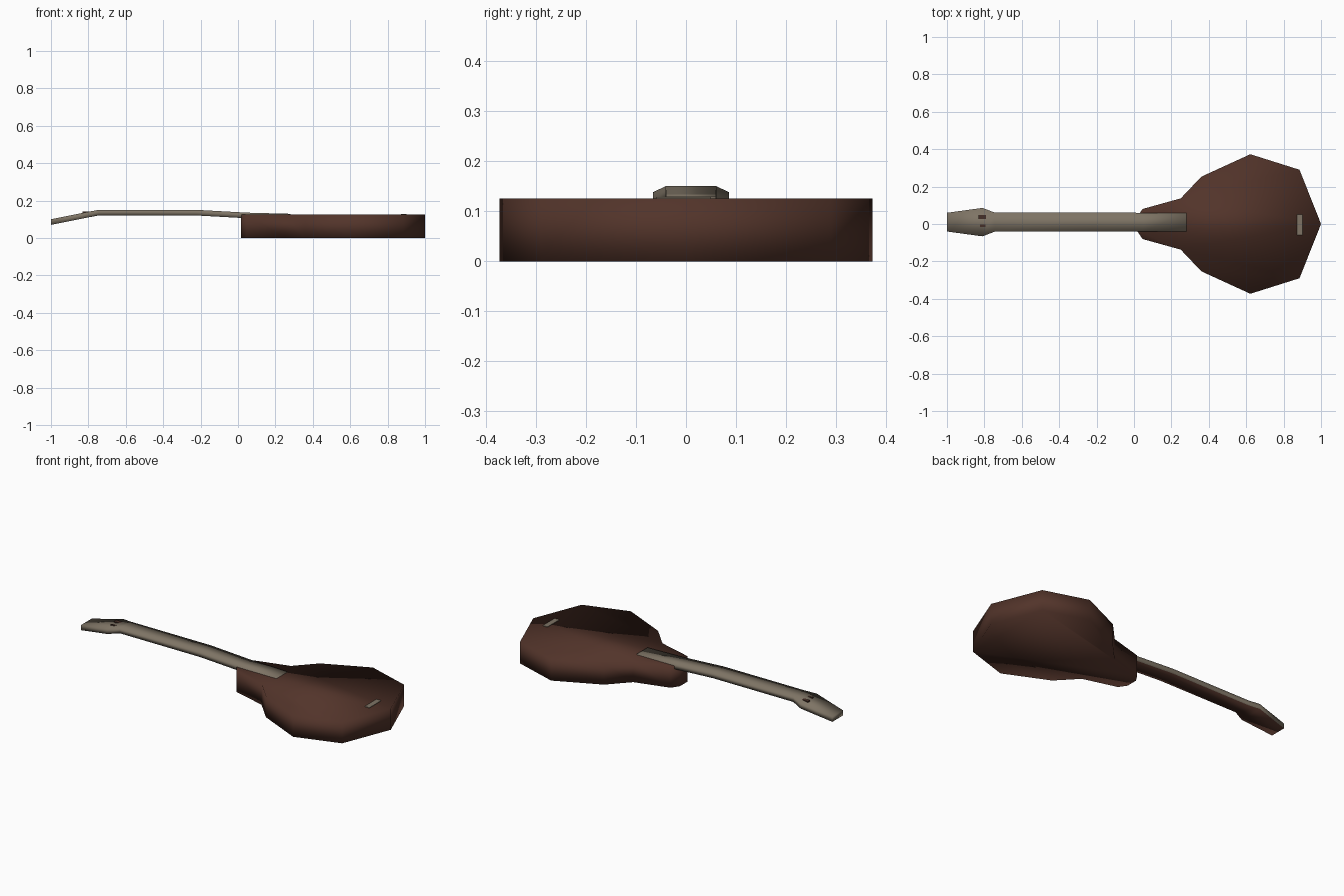
import bpy, bmesh

if "Cube" in bpy.data.objects:
    bpy.data.objects.remove(bpy.data.objects["Cube"])


def material(name, rgb):
    m = bpy.data.materials.new(name)
    m.diffuse_color = (*rgb, 1)
    m.use_nodes = True
    m.node_tree.nodes["Principled BSDF"].inputs["Base Color"].default_value = m.diffuse_color
    return m


BROWN = material("dark brown wood", (0.085, 0.034, 0.023))
TAN = material("grey tan wood", (0.21, 0.175, 0.13))
PEG = material("peg brown", (0.06, 0.028, 0.02))


def finish(name, bm, mats, rule=None, smooth=True):
    bmesh.ops.recalc_face_normals(bm, faces=bm.faces)
    bm.normal_update()
    for f in bm.faces:
        f.smooth = smooth
        f.material_index = rule(f) if rule else 0
    me = bpy.data.meshes.new(name)
    bm.to_mesh(me)
    bm.free()
    for m in mats:
        me.materials.append(m)
    ob = bpy.data.objects.new(name, me)
    bpy.context.collection.objects.link(ob)
    return ob


def plate(name, x, y, z, sx, sy, sz, mat):
    bm = bmesh.new()
    bmesh.ops.create_cube(bm, size=1)
    for v in bm.verts:
        v.co = (x + v.co.x * sx, y + v.co.y * sy, z + v.co.z * sz)
    finish(name, bm, [mat], smooth=False)


# body: low-poly pear outline, extruded and softly shaded over its edges
half = [(0.015, 0.035), (0.045, 0.08), (0.25, 0.137), (0.36, 0.253),
        (0.622, 0.373), (0.885, 0.29)]
outline = half + [(1.0, 0.0)] + [(x, -y) for x, y in reversed(half)]
n = len(outline)
bm = bmesh.new()
for z in (0, 0.125):
    ring = [bm.verts.new((x, y, z)) for x, y in outline]
    bm.faces.new(ring[2:6])                      # rear shoulder
    bm.faces.new(ring[7:11])                     # front shoulder
    bm.faces.new(ring[0:3] + ring[5:8] + ring[10:13])   # middle strip
    if z == 0:
        low = ring
for i in range(n):
    j = (i + 1) % n
    bm.faces.new((low[i], low[j], ring[j], ring[i]))
finish("body", bm, [BROWN])

# neck and headstock: lofted rectangles (x, half width, top height)
sections = [(-1.0, 0.050, 0.100), (-0.81, 0.076, 0.138), (-0.745, 0.051, 0.150),
            (-0.22, 0.051, 0.150), (0.05, 0.050, 0.135), (0.28, 0.050, 0.129)]
bm = bmesh.new()
prev = None
for x, w, top in sections:
    ring = [bm.verts.new((x, 0.01 + s * w, z)) for s, z in
            ((-1, top), (1, top), (1, top - 0.03), (-1, top - 0.03))]
    if prev:
        for i in range(4):
            j = (i + 1) % 4
            bm.faces.new((prev[i], prev[j], ring[j], ring[i]))
    else:
        bm.faces.new(ring)
    prev = ring
bm.faces.new(prev)
finish("neck", bm, [TAN, BROWN], lambda f: 1 if f.normal.z < -0.5 else 0)

# bridge and tuning pegs
plate("bridge", 0.887, -0.005, 0.125, 0.03, 0.11, 0.006, TAN)
plate("peg_rear", -0.812, 0.038, 0.137, 0.04, 0.022, 0.009, PEG)
plate("peg_front", -0.808, -0.01, 0.137, 0.03, 0.012, 0.009, PEG)
